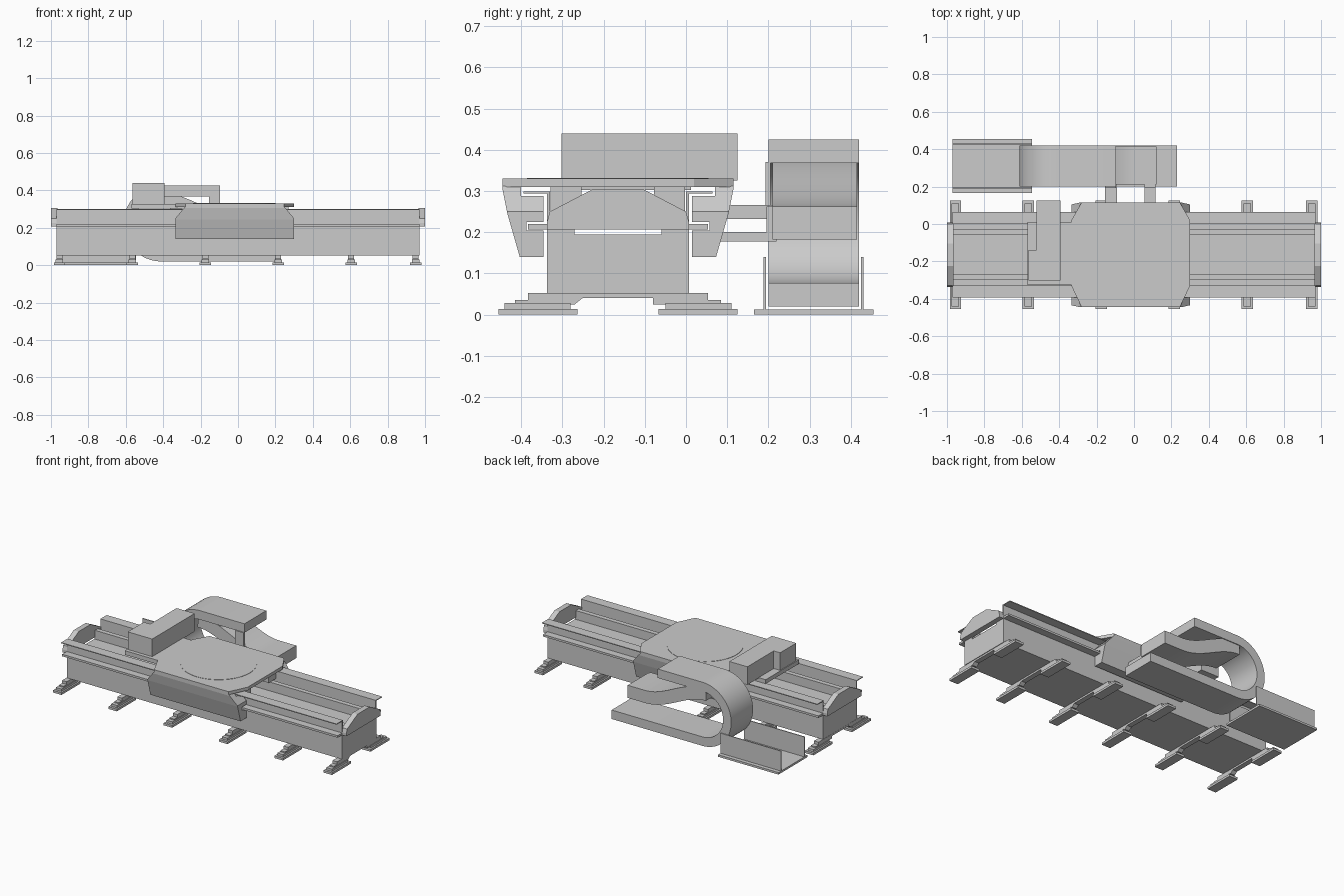
import bpy, bmesh, math
from mathutils import Vector

if "Cube" in bpy.data.objects:
    bpy.data.objects.remove(bpy.data.objects["Cube"])

YC = -0.165  # centre line of beam and carriage


def finish(bm, name, smooth=False):
    bmesh.ops.recalc_face_normals(bm, faces=bm.faces)
    me = bpy.data.meshes.new(name)
    bm.to_mesh(me)
    bm.free()
    ob = bpy.data.objects.new(name, me)
    bpy.context.collection.objects.link(ob)
    if smooth:
        bpy.context.view_layer.objects.active = ob
        ob.select_set(True)
        bpy.ops.object.shade_smooth_by_angle(angle=math.radians(30))
        ob.select_set(False)
    return ob


def prism(name, pts, axis, a, b, smooth=False, cuts=()):
    """Extrude a 2D profile along an axis from a to b; cuts are (point, normal) planes."""
    put = {'x': lambda p, t: (t, p[0], p[1]),
           'y': lambda p, t: (p[0], t, p[1]),
           'z': lambda p, t: (p[0], p[1], t)}[axis]
    bm = bmesh.new()
    face = bm.faces.new([bm.verts.new(put(p, a)) for p in pts])
    ext = bmesh.ops.extrude_face_region(bm, geom=[face])
    verts = [v for v in ext['geom'] if isinstance(v, bmesh.types.BMVert)]
    bmesh.ops.translate(bm, verts=verts, vec=Vector(put((0, 0), b - a)))
    if not any(f.normal.length and f is face for f in bm.faces):
        bm.faces.new(face.verts) if face.is_valid is False else None
    for co, no in cuts:
        geom = bm.verts[:] + bm.edges[:] + bm.faces[:]
        res = bmesh.ops.bisect_plane(bm, geom=geom, plane_co=co, plane_no=no, clear_outer=True)
        edges = [e for e in res['geom_cut'] if isinstance(e, bmesh.types.BMEdge)]
        bmesh.ops.holes_fill(bm, edges=edges)
    return finish(bm, name, smooth)


def box(name, x0, x1, y0, y1, z0, z1):
    return prism(name, [(x0, y0), (x1, y0), (x1, y1), (x0, y1)], 'z', z0, z1)


def sym(half):
    """Mirror a half profile of (offset, z) points about the centre line."""
    return [(YC + d, z) for d, z in half] + [(YC - d, z) for d, z in reversed(half)]


def ribbon(name, path, t, y0, y1):
    """Band of thickness t following an (x, z) path."""
    left, right = [], []
    for i, p in enumerate(path):
        q, r = path[max(i - 1, 0)], path[min(i + 1, len(path) - 1)]
        d = (Vector(r) - Vector(q)).normalized()
        n = Vector((-d.y, d.x)) * t / 2
        left.append(tuple(Vector(p) + n))
        right.append(tuple(Vector(p) - n))
    return prism(name, left + right[::-1], 'y', y0, y1, smooth=True)


# Long base beam with side walls, lips and an open trough
prism("base_beam", sym([(0.172, 0.052), (0.172, 0.207), (0.218, 0.207), (0.218, 0.22),
                        (0.172, 0.22), (0.172, 0.294), (0.229, 0.294), (0.229, 0.299),
                        (0.165, 0.299), (0.165, 0.207), (0.135, 0.207), (0.135, 0.25),
                        (0.105, 0.25), (0.105, 0.194)]), 'x', -0.97, 0.97)

# End caps
for s, side in ((-1, "left"), (1, "right")):
    prism(side + "_end_cap", sym([(0.172, 0.207), (0.172, 0.225), (0.165, 0.25), (0.06, 0.305)]),
          'x', min(s * 0.965, s), max(s * 0.965, s))

# Cross feet: stepped bar, pads and bolts
for i, x in enumerate((-0.955, -0.565, -0.175, 0.215, 0.605, 0.95)):
    prism(f"foot_bar_{i}", sym([(0.085, 0.025), (0.25, 0.025), (0.25, 0.036), (0.218, 0.036),
                                (0.218, 0.053), (0.0, 0.053), (0.0, 0.041), (0.085, 0.041)][:5]
                               + [])[:5] +
          [(YC - d, z) for d, z in ((0.218, 0.053), (0.218, 0.036), (0.25, 0.036), (0.25, 0.025),
                                    (0.105, 0.025), (0.085, 0.041))] +
          [(YC + 0.085, 0.041)], 'x', x - 0.016, x + 0.016)
    for s, side in ((-1, "front"), (1, "back")):
        y0, y1 = sorted((YC + s * 0.098, YC + s * 0.29))
        box(f"{side}_foot_pad_{i}", x - 0.03, x + 0.03, y0, y1, 0, 0.014)
        y0, y1 = sorted((YC + s * 0.115, YC + s * 0.275))
        box(f"{side}_foot_step_{i}", x - 0.02, x + 0.02, y0, y1, 0.013, 0.029)

# Carriage: plate, turning disc, bearings
prism("carriage_plate", [(-0.28, -0.445), (0.245, -0.445), (0.3, -0.33), (0.3, 0.02),
                         (0.245, 0.115), (-0.28, 0.115), (-0.335, 0.02), (-0.335, -0.33)],
      'z', 0.31, 0.33)
prism("turning_disc", [(-0.02 + 0.22 * math.cos(k * math.tau / 64),
                        YC + 0.22 * math.sin(k * math.tau / 64)) for k in range(64)],
      'z', 0.325, 0.332, smooth=True)
box("drive_plate", -0.57, -0.3, -0.325, 0.012, 0.302, 0.328)
for s, side in ((-1, "front"), (1, "back")):
    y0, y1 = sorted((YC + s * 0.088, YC + s * 0.163))
    box(side + "_bearing_block", -0.3, 0.27, y0, y1, 0.252, 0.31)
    # Side skirt wrapping around the rail lip, upper corners cut off
    prof = [(0.28, 0.312), (0.28, 0.305), (0.268, 0.245), (0.238, 0.14), (0.18, 0.14),
            (0.18, 0.204), (0.222, 0.204), (0.222, 0.225), (0.18, 0.225), (0.18, 0.288),
            (0.235, 0.288), (0.235, 0.312)]
    prism(side + "_skirt", [(YC + s * d, z) for d, z in prof], 'x', -0.335, 0.3,
          cuts=[((0.3, 0, 0.25), (0.06, 0, 0.05)), ((-0.335, 0, 0.25), (-0.06, 0, 0.05))])

# Motor housing on the carriage
prism("motor_housing", [(-0.565, -0.302), (-0.393, -0.302), (-0.393, 0.125), (-0.52, 0.125),
                        (-0.52, -0.14), (-0.565, -0.14)], 'z', 0.325, 0.44)

# Outer cable chain: top run, half loop, bottom run
cx, cz, r = -0.41, 0.2225, 0.174
arc = [(cx + r * math.cos(a), cz + r * math.sin(a))
       for a in (math.pi / 2 + math.pi * k / 32 for k in range(33))]
ribbon("cable_chain", [(-0.095, cz + r)] + arc + [(0.23, cz - r)], 0.057, 0.2, 0.42)

# Inner chain dropping in an S from the loop to its bracket
s_path = [(-0.43 + 0.43 * k / 24,
           0.222 + 0.128 * (0.5 + 0.5 * math.cos(math.pi * k / 24))) for k in range(25)]
ribbon("inner_chain", s_path + [(0.12, 0.222)], 0.08, 0.21, 0.415)

# Arms linking the chains to the carriage
box("upper_chain_arm", -0.155, -0.09, 0.05, 0.21, 0.232, 0.266)
box("upper_arm_bracket", -0.155, -0.095, 0.193, 0.205, 0.232, 0.37)
box("lower_chain_arm", 0.055, 0.115, 0.05, 0.22, 0.178, 0.2)
box("lower_arm_bracket", 0.055, 0.115, 0.195, 0.215, 0.178, 0.262)

# Cable tray on the floor
prism("cable_tray", [(0.165, 0), (0.455, 0), (0.455, 0.013), (0.43, 0.013), (0.43, 0.14),
                     (0.424, 0.14), (0.424, 0.013), (0.194, 0.013), (0.194, 0.14),
                     (0.188, 0.14), (0.188, 0.013), (0.165, 0.013)], 'x', -0.97, -0.545)
